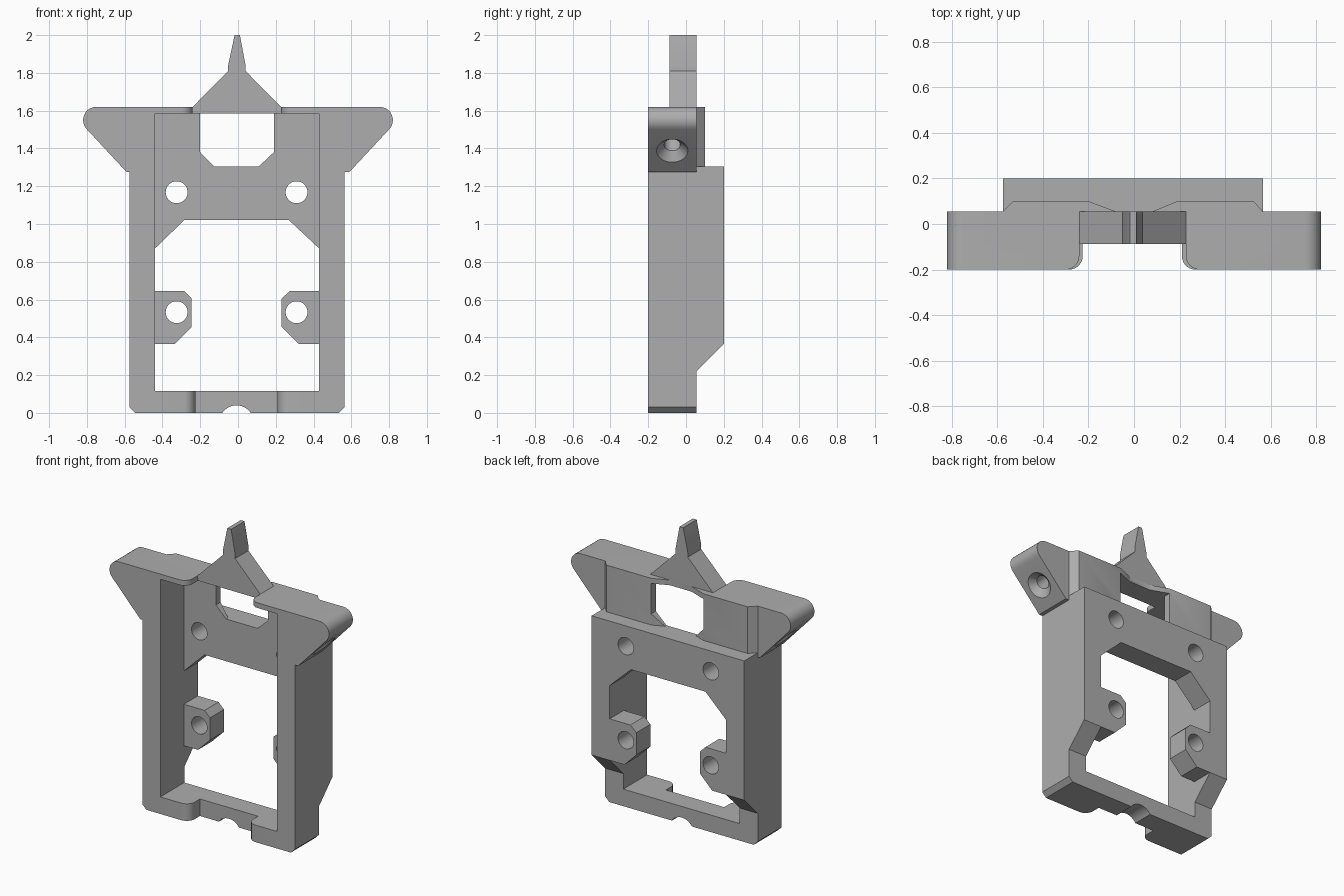
import bpy, bmesh, math
from mathutils import Matrix, Vector

old = bpy.data.objects.get("Cube")
if old:
    bpy.data.objects.remove(old)

grey = bpy.data.materials.new("plain_grey")
grey.use_nodes = True
GREY = (0.42, 0.42, 0.42, 1)
grey.diffuse_color = GREY
grey.node_tree.nodes["Principled BSDF"].inputs["Base Color"].default_value = GREY

FRONT, MID, BACK = -0.2, 0.055, 0.2      # depth planes
LEFT, RIGHT = 0.565, -0.575              # outer walls
IN_L, IN_R = 0.43, -0.44                 # cavity walls
TOP, CEIL, SHELF, FLOOR = 1.62, 1.585, 1.305, 0.115
helpers = []


def make_object(name, bm):
    bmesh.ops.recalc_face_normals(bm, faces=bm.faces)
    mesh = bpy.data.meshes.new(name)
    bm.to_mesh(mesh)
    bm.free()
    mesh.materials.append(grey)
    obj = bpy.data.objects.new(name, mesh)
    bpy.context.collection.objects.link(obj)
    return obj


def prism(name, outline, axis, lo, hi):
    """Extrude a 2D outline along an axis."""
    place = {"x": lambda u, v, t: (t, u, v),
             "y": lambda u, v, t: (u, t, v),
             "z": lambda u, v, t: (u, v, t)}[axis]
    bm = bmesh.new()
    face = bm.faces.new([bm.verts.new(place(u, v, lo)) for u, v in outline])
    new = bmesh.ops.extrude_face_region(bm, geom=[face])["geom"]
    bmesh.ops.translate(bm, vec=place(0, 0, hi - lo),
                        verts=[g for g in new if isinstance(g, bmesh.types.BMVert)])
    return make_object(name, bm)


def cone(name, start, direction, r1, r2, length, sides=32):
    bm = bmesh.new()
    turn = direction.to_track_quat("Z", "Y").to_matrix().to_4x4()
    matrix = Matrix.Translation(start + direction * length / 2) @ turn
    bmesh.ops.create_cone(bm, cap_ends=True, segments=sides, radius1=r1,
                          radius2=r2, depth=length, matrix=matrix)
    return make_object(name, bm)


def box_outline(u0, u1, v0, v1):
    return [(u0, v0), (u1, v0), (u1, v1), (u0, v1)]


def arc(cx, cy, r, a0, a1, steps=10):
    angles = [math.radians(a0 + (a1 - a0) * i / steps) for i in range(steps + 1)]
    return [(cx + r * math.cos(a), cy + r * math.sin(a)) for a in angles]


def combine(tool, operation):
    mod = frame.modifiers.new(tool.name, "BOOLEAN")
    mod.operation, mod.solver, mod.object = operation, "EXACT", tool
    tool.hide_render = True
    helpers.append(tool)


def add(tool):
    combine(tool, "UNION")


def cut(tool):
    combine(tool, "DIFFERENCE")


# Front plate with rounded, slanted wings and clipped bottom corners
left_wing = [(LEFT, 1.275), (0.59, 1.275)] + arc(0.75, 1.55, 0.07, -45, 90)
right_wing = arc(-0.75, 1.55, 0.07, 90, 225) + [(-0.59, 1.275), (RIGHT, 1.275)]
frame = prism("mounting_frame",
              [(RIGHT + 0.03, 0), (LEFT - 0.03, 0), (LEFT, 0.03)] + left_wing
              + right_wing + [(RIGHT, 0.03)], "y", FRONT, MID)

# Thick rear block with a sloped lower edge
add(prism("rear_block", [(0, 0.165), (BACK, 0.365), (BACK, SHELF), (0, SHELF)],
          "x", RIGHT, LEFT))

# Raised pads behind the top edge
add(prism("rear_pads", [(RIGHT, MID), (-0.53, 0.1), (-0.2, 0.1), (-0.08, MID),
                        (0.08, MID), (0.19, 0.1), (0.525, 0.1), (LEFT, MID),
                        (LEFT, 0), (RIGHT, 0)], "z", 1.2, TOP))

# Deep front cavity
cut(prism("cavity", box_outline(IN_R, IN_L, FLOOR, CEIL), "y", -0.3, MID - 0.004))

# Rear opening that leaves two lugs and a cross panel
cut(prism("rear_opening",
          [(IN_R, FLOOR), (IN_L, FLOOR), (IN_L, 0.365), (0.32, 0.365), (0.23, 0.455),
           (0.23, 0.605), (0.275, 0.645), (IN_L, 0.645), (IN_L, 0.87), (0.27, 1.02),
           (-0.285, 1.02), (IN_R, 0.87), (IN_R, 0.645), (-0.285, 0.645),
           (-0.245, 0.605), (-0.245, 0.455), (-0.335, 0.365), (IN_R, 0.365)],
          "y", 0, 0.3))

# Upper window with clipped lower corners
cut(prism("window", [(-0.2, CEIL), (-0.2, 1.38), (-0.125, SHELF), (0.11, SHELF),
                     (0.19, 1.38), (0.19, CEIL)], "y", 0, 0.3))

# Rounded front notches in the bottom and top bars
for name, x0, x1, z0, z1 in (("bottom_notch", -0.225, 0.21, -0.1, 0.2),
                             ("top_notch", -0.24, 0.228, 1.5, 1.7)):
    r = 0.06
    outline = (arc(x0 - r, FRONT + r, r, -90, 0) + [(x0, -0.085), (x1, -0.085)]
               + arc(x1 + r, FRONT + r, r, 180, 270)
               + [(x1 + r, -0.3), (x0 - r, -0.3)])
    cut(prism(name, outline, "z", z0, z1))

# Round groove under the bottom bar
back_dir = Vector((0, 1, 0))
cut(cone("groove", Vector((-0.008, -0.4, -0.05)), back_dir, 0.09, 0.09, 0.8, 48))

# Screw holes through the panel and lugs
for x in (-0.325, 0.31):
    for z in (0.533, 1.168):
        cut(cone("screw_hole", Vector((x, -0.02, z)), back_dir, 0.058, 0.058, 0.4))

# Countersunk blind holes in the slanted wing faces
for side in (-1, 1):
    inward = Vector((-side, 0, 1)).normalized()
    centre = Vector((side * 0.697, -0.073, 1.39))
    cut(cone("countersink", centre - inward * 0.04, inward, 0.123, 0.043, 0.08))
    cut(cone("blind_hole", centre + inward * 0.02, inward, 0.043, 0.043, 0.13))

# Pointer on the top edge
add(prism("pointer", [(-0.24, 1.6), (0.228, 1.6), (0.228, TOP), (0.04, 1.81),
                      (0.04, 1.84), (0.01, 2), (-0.018, 2), (-0.052, 1.84),
                      (-0.052, 1.81), (-0.24, TOP)], "y", -0.088, MID))

# Bake the joined shape and drop the helpers
bpy.context.view_layer.update()
graph = bpy.context.evaluated_depsgraph_get()
baked = bpy.data.meshes.new_from_object(frame.evaluated_get(graph))
frame.modifiers.clear()
frame.data = baked
baked.materials.clear()
baked.materials.append(grey)
for poly in baked.polygons:
    poly.material_index = 0
for tool in helpers:
    bpy.data.objects.remove(tool)

bpy.ops.object.select_all(action="DESELECT")
frame.select_set(True)
bpy.context.view_layer.objects.active = frame
bpy.ops.object.shade_smooth_by_angle(angle=math.radians(25))
